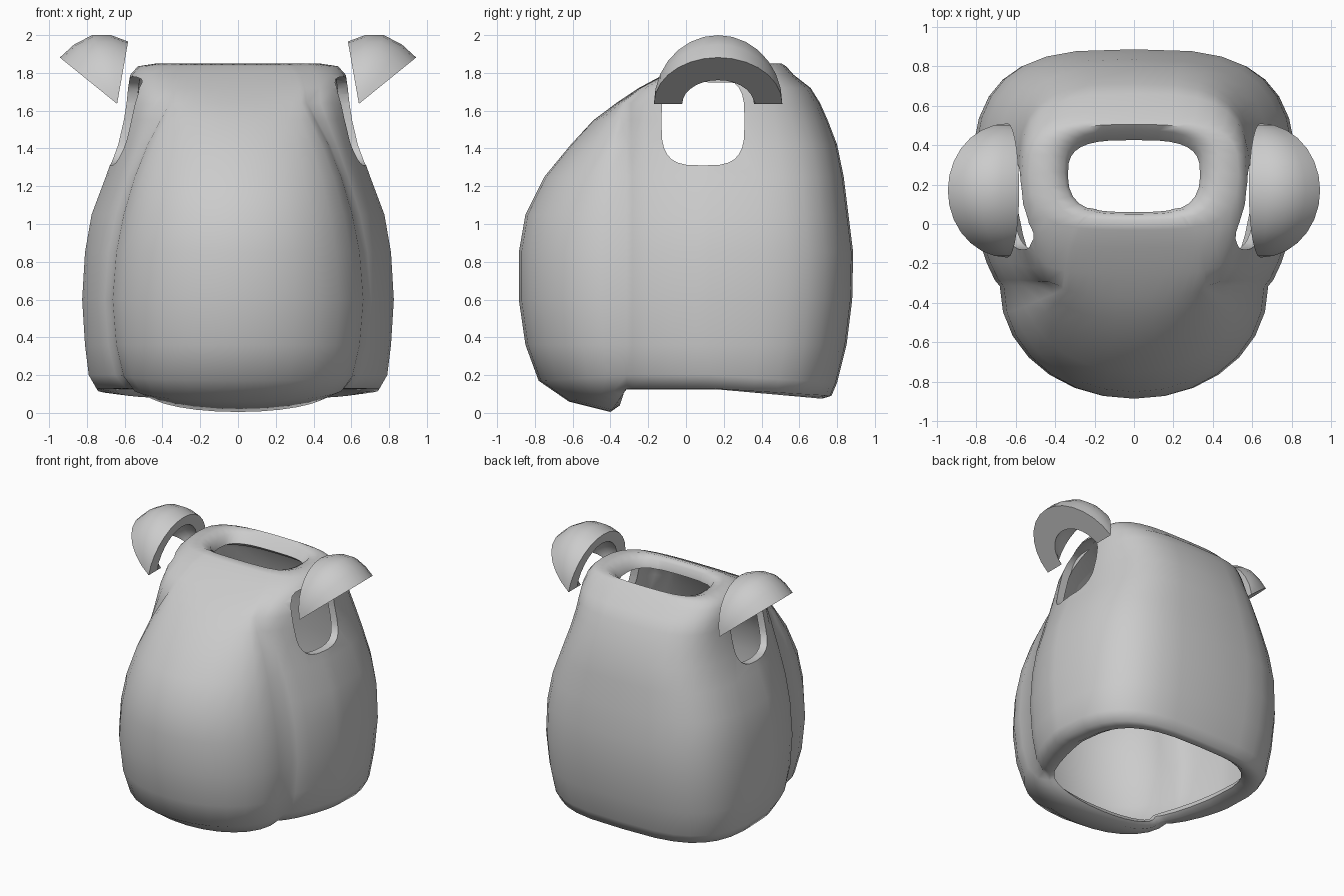
import bpy, bmesh
from math import sin, cos, pi, radians

if "Cube" in bpy.data.objects:
    bpy.data.objects.remove(bpy.data.objects["Cube"])


def arc(n, e, first=1):
    # quarter superellipse from (0,1) to (1,0)
    return [(sin(t) ** (2 / e), max(cos(t), 0) ** (2 / e))
            for t in (pi / 2 * i / n for i in range(first, n + 1))]


def make(name, verts, faces):
    bm = bmesh.new()
    vs = [bm.verts.new(v) for v in verts]
    for f in faces:
        bm.faces.new([vs[i] for i in f])
    bmesh.ops.remove_doubles(bm, verts=bm.verts, dist=1e-4)
    bmesh.ops.recalc_face_normals(bm, faces=bm.faces)
    me = bpy.data.meshes.new(name)
    bm.to_mesh(me)
    bm.free()
    ob = bpy.data.objects.new(name, me)
    bpy.context.collection.objects.link(ob)
    return ob


def finish(ob, angle):
    bpy.ops.object.select_all(action='DESELECT')
    ob.select_set(True)
    bpy.context.view_layer.objects.active = ob
    for m in list(ob.modifiers):
        bpy.ops.object.modifier_apply(modifier=m.name)
    bpy.ops.object.shade_smooth_by_angle(angle=radians(angle))


# Torso cross-sections: height, front y, belly half width, half width, back y
LEVELS = [
    (.15, -.35, .46, .60, .68),
    (.125, -.40, .50, .65, .72),
    (.13, -.62, .56, .75, .77),
    (.20, -.78, .62, .79, .80),
    (.36, -.85, .66, .81, .85),
    (.60, -.885, .68, .825, .88),
    (.85, -.885, .66, .81, .885),
    (1.05, -.85, .62, .775, .86),
    (1.25, -.75, .56, .70, .835),
    (1.42, -.61, .49, .64, .80),
    (1.55, -.49, .42, .61, .75),
    (1.64, -.37, .37, .595, .71),
    (1.72, -.25, .36, .585, .66),
    (1.79, -.12, .34, .57, .57),
    (1.835, -.03, .30, .53, .53),
    (1.85, .02, .26, .43, .505),
    (1.825, .05, .20, .355, .475),
    (1.765, .06, .19, .335, .425),
]
# The hem dips at the front and the back
DIP = [(.11, .04), (.12, .05), (.07, .04), (.03, .04)]


def ring(z, yf, wf, w, yb, dip=(0, 0)):
    yc = max(-.315, yf + .015)            # belly crease
    ys = max(.12, (yf + yb) / 2)          # widest point
    half = [(wf * a, yc + (yf - yc) * b, z - dip[0] * b) for a, b in arc(7, 2.05, 0)]
    e = 1.35 + min(max((z - 1.3) / .5, 0), 1) * .9
    half += [(wf + (w - wf) * a, ys + (yc - ys) * b, z) for a, b in arc(5, e)]
    half += [(w * b, ys + (yb - ys) * a, z - dip[1] * a) for a, b in arc(8, 3.2)]
    return half + [(-x, y, h) for x, y, h in half[-2:0:-1]]


rings = [ring(*lv, DIP[i] if i < len(DIP) else (0, 0)) for i, lv in enumerate(LEVELS)]
n = len(rings[0])
faces = [(r * n + i, r * n + (i + 1) % n, (r + 1) * n + (i + 1) % n, (r + 1) * n + i)
         for r in range(len(rings) - 1) for i in range(n)]
torso = make("torso_shell", [p for r in rings for p in r], faces)
sol = torso.modifiers.new("wall", 'SOLIDIFY')
sol.thickness, sol.offset = .055, -1

# Arm openings
K = 28
verts, faces = [], []
for s in (-1, 1):
    b = len(verts)
    for x in (.47, 1.0):
        for i in range(K):
            t = 2 * pi * i / K
            c, d = cos(t), sin(t)
            verts.append((s * x, .09 + .22 * abs(c) ** .6 * (1 if c > 0 else -1),
                          1.545 + .235 * abs(d) ** .6 * (1 if d > 0 else -1)))
    faces += [(b + i, b + (i + 1) % K, b + K + (i + 1) % K, b + K + i) for i in range(K)]
    faces += [tuple(range(b, b + K)), tuple(range(b + K, b + 2 * K))]
cutter = make("arm_hole_cutter", verts, faces)
cutter.hide_render = True
cut = torso.modifiers.new("arm_holes", 'BOOLEAN')
cut.operation, cut.object, cut.solver = 'DIFFERENCE', cutter, 'EXACT'
finish(torso, 62)
bpy.data.objects.remove(cutter)

# Shoulder guards: hollow wedge of a dome, swept around a front-to-back axis
PROFILE = [(39, .39, .20), (54, .388, .21), (70, .387, .23), (85, .365, .25), (100, .335, .26)]
T = 14
verts = []
for deg, ro, ri in PROFILE:
    p = radians(deg)
    for r, ry in ((ro, .34), (ri, .19 + (ri - .20) * .8)):
        for j in range(T + 1):
            t = pi * j / T
            verts.append((.64 + r * sin(t) * cos(p), .17 - ry * cos(t),
                          1.636 + r * sin(t) * sin(p)))
M = T + 1


def idx(k, side, j):
    # every outer section shares the same two end points
    return (0 if side == 0 and j in (0, T) else (k * 2 + side) * M) + j


faces = []
for k in range(len(PROFILE) - 1):
    for side in (0, 1):
        for j in range(T):
            q = [idx(k, side, j), idx(k, side, j + 1), idx(k + 1, side, j + 1), idx(k + 1, side, j)]
            faces.append(list(dict.fromkeys(q)))
for k in (0, len(PROFILE) - 1):
    for j in range(T):
        faces.append([idx(k, 0, j), idx(k, 0, j + 1), idx(k, 1, j + 1), idx(k, 1, j)])
guard = make("shoulder_guards", verts, faces)
guard.modifiers.new("pair", 'MIRROR')
finish(guard, 40)
